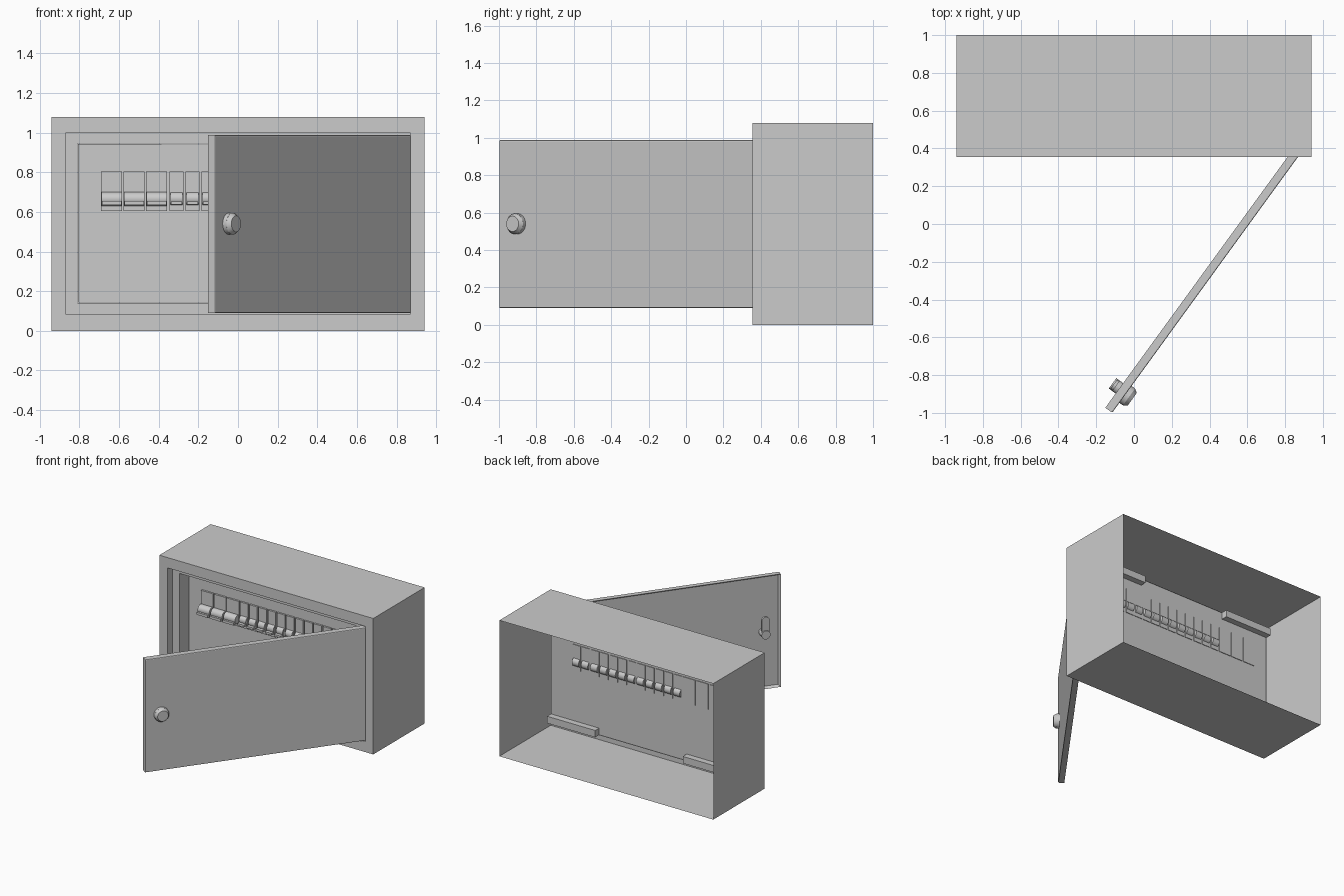
import bpy, bmesh
from math import radians, pi
from mathutils import Matrix

if "Cube" in bpy.data.objects:
    bpy.data.objects.remove(bpy.data.objects["Cube"])


def finish(name, bm, matrix=None, smooth=False):
    bmesh.ops.recalc_face_normals(bm, faces=bm.faces)
    mesh = bpy.data.meshes.new(name)
    bm.to_mesh(mesh)
    bm.free()
    ob = bpy.data.objects.new(name, mesh)
    bpy.context.collection.objects.link(ob)
    if matrix:
        ob.matrix_world = matrix
    if smooth:
        bpy.ops.object.select_all(action='DESELECT')
        ob.select_set(True)
        bpy.context.view_layer.objects.active = ob
        bpy.ops.object.shade_smooth_by_angle(angle=radians(35))
    return ob


def add_box(bm, x0, x1, y0, y1, z0, z1):
    m = Matrix.Translation(((x0 + x1) / 2, (y0 + y1) / 2, (z0 + z1) / 2))
    m = m @ Matrix.Diagonal((x1 - x0, y1 - y0, z1 - z0, 1))
    return bmesh.ops.create_cube(bm, size=1, matrix=m)['verts']


def add_cone(bm, centre, r1, r2, depth, axis, segs=24):
    rot = Matrix.Rotation(pi / 2, 4, 'Y' if axis == 'X' else 'X')
    bmesh.ops.create_cone(bm, cap_ends=True, segments=segs, radius1=r1, radius2=r2,
                          depth=depth, matrix=Matrix.Translation(centre) @ rot)


# Cabinet shell: rectangular rings (half width, z0, z1, y) from open back to inner tunnel
RINGS = [(.94, 0, 1.08, 1.0), (.94, 0, 1.08, .355), (.87, .085, .998, .355),
         (.87, .085, .998, .42), (.81, .14, .945, .42), (.81, .14, .945, .54)]
bm = bmesh.new()
loops = [[bm.verts.new((x, y, z)) for x, z in ((-w, z0), (w, z0), (w, z1), (-w, z1))]
         for w, z0, z1, y in RINGS]
for a, b in zip(loops, loops[1:]):
    for i in range(4):
        j = (i + 1) % 4
        bm.faces.new((a[i], a[j], b[j], b[i]))
finish("cabinet_shell", bm)

# Inner cover panel
bm = bmesh.new()
add_box(bm, -.806, .806, .535, .541, .144, .941)
finish("cover_panel", bm)

# Four corner brackets behind the panel
bm = bmesh.new()
for s in (-1, 1):
    for z in (.142, .888):
        add_box(bm, *sorted((s * .385, s * .808)), .533, .59, z, z + .055)
finish("corner_brackets", bm)

# Three wide and twelve narrow breakers, as (left x, width)
wide = [(-.69 + .1135 * i, .106) for i in range(3)]
narrow = [(-.345 + .0808 * i, .069) for i in range(12)]
faces, toggles = bmesh.new(), bmesh.new()
for x, w in wide + narrow:
    add_box(faces, x, x + w, .52, .546, .605, .805)
for x, w in wide:
    c = x + w / 2
    add_cone(toggles, (c, .51, .665), .035, .035, w * .96, 'X')
    add_box(toggles, x + .004, x + w - .004, .46, .51, .635, .655)
for x, w in narrow:
    c = x + w / 2
    add_cone(toggles, (c, .532, .667), .034, .034, w * .85, 'X')
    add_box(toggles, x + .006, x + w - .006, .475, .53, .637, .653)
finish("breaker_bodies", faces)
finish("breaker_toggles", toggles, smooth=True)

# Door, built flat with its hinge corner at the origin, then swung open
swing = Matrix.Translation((.872, .36, 0)) @ Matrix.Rotation(radians(54), 4, 'Z')
bm = bmesh.new()
add_box(bm, -1.68, 0, 0, .045, .09, .987)
bm.normal_update()
bmesh.ops.bevel(bm, geom=[e for e in bm.edges if all(v.co.y < .01 for v in e.verts)],
                offset=.006, segments=2, profile=.5, affect='EDGES')
bm.normal_update()
inner = [f for f in bm.faces if f.normal.y > .9]
bmesh.ops.inset_region(bm, faces=inner, thickness=.02)
bmesh.ops.translate(bm, verts=inner[0].verts, vec=(0, -.02, 0))
finish("door", bm, swing)

# Door knob outside
bm = bmesh.new()
add_cone(bm, (-1.56, -.008, .54), .055, .055, .03, 'Y', 32)
add_cone(bm, (-1.56, -.033, .54), .055, .041, .022, 'Y', 32)
finish("door_knob", bm, swing, True)

# Latch inside: barrel with an upright rounded tongue
bm = bmesh.new()
add_cone(bm, (-1.553, .055, .54), .034, .034, .07, 'Y')
add_box(bm, -1.583, -1.523, .066, .082, .54, .65)
add_cone(bm, (-1.553, .074, .65), .03, .03, .016, 'Y')
finish("door_latch", bm, swing, True)
